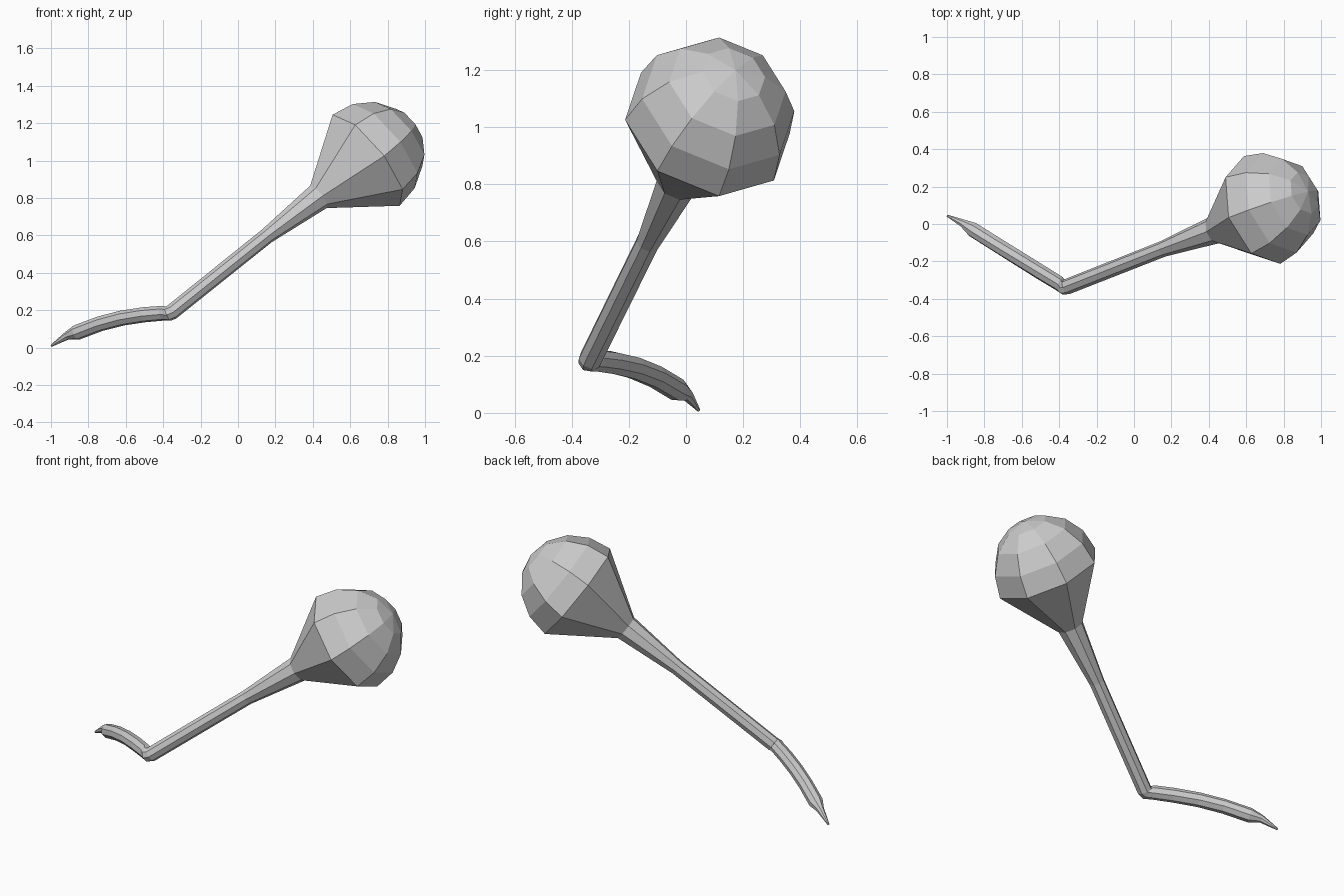
import bpy, math
from mathutils import Vector

if "Cube" in bpy.data.objects:
    bpy.data.objects.remove(bpy.data.objects["Cube"])

SIDES = 8
PHASE = math.radians(8)


def ring(center, tangent, radius):
    """Octagon around a centre, square to the tangent."""
    n = Vector(tangent).normalized()
    u = Vector((-n.z, 0, n.x)).normalized()
    w = u.cross(n)
    if w.y > 0:
        w = -w
    pts = []
    for k in range(SIDES):
        t = PHASE + 2 * math.pi * k / SIDES
        pts.append(Vector(center) + radius * (math.cos(t) * u + math.sin(t) * w))
    return pts


def sweep(name, rings, cap_start=False, cap_end=False):
    """Skin a list of (centre, tangent, radius) rings into one flat-faced tube."""
    verts, faces = [], []
    for r in rings:
        verts += ring(*r)
    for i in range(len(rings) - 1):
        a, b = i * SIDES, (i + 1) * SIDES
        for k in range(SIDES):
            j = (k + 1) % SIDES
            faces.append((a + k, b + k, b + j, a + j))
    if cap_start:
        faces.append(tuple(range(SIDES)))
    if cap_end:
        last = (len(rings) - 1) * SIDES
        faces.append(tuple(last + k for k in reversed(range(SIDES))))
    mesh = bpy.data.meshes.new(name)
    mesh.from_pydata(verts, [], faces)
    # make the normals point outwards
    import bmesh
    bm = bmesh.new()
    bm.from_mesh(mesh)
    bmesh.ops.remove_doubles(bm, verts=bm.verts, dist=0.0005)
    bmesh.ops.recalc_face_normals(bm, faces=bm.faces)
    bm.to_mesh(mesh)
    bm.free()
    obj = bpy.data.objects.new(name, mesh)
    bpy.context.collection.objects.link(obj)
    return obj


axis = Vector((0.744, 0.299, 0.597)).normalized()
bend = ((-0.378, -0.335, 0.183), Vector((0.86, -0.15, 0.38)), 0.043)

# curved handle, from the pointed tip up to the bend
path = [((-0.998, 0.044, 0.010), 0.006),
        ((-0.915, 0.004, 0.063), 0.022),
        ((-0.862, -0.030, 0.081), 0.041),
        ((-0.74, -0.107, 0.127), 0.041),
        ((-0.62, -0.182, 0.158), 0.041),
        ((-0.50, -0.257, 0.176), 0.041),
        ((-0.402, -0.317, 0.184), 0.040)]
handle = []
for i, (p, r) in enumerate(path):
    before = Vector(path[max(i - 1, 0)][0])
    after = Vector(path[min(i + 1, len(path) - 1)][0])
    handle.append((p, after - before, r))
sweep("curved_handle", handle + [bend], cap_start=True)

# straight shaft flaring into the cone below the bulb
equator = Vector((0.685, 0.075, 1.002))
shaft = [bend,
         ((-0.358, -0.335, 0.187), axis, 0.042),
         ((0.155, -0.133, 0.598), axis, 0.043),
         ((0.430, -0.032, 0.806), axis, 0.075)]

# faceted dome closing the bulb
R, H, BANDS = 0.305, 0.33, 4
dome = []
for i in range(BANDS + 1):
    a = math.pi / 2 * i / BANDS
    dome.append((equator + axis * H * math.sin(a), axis, R * math.cos(a)))
sweep("shaft_and_bulb", shaft + dome)
